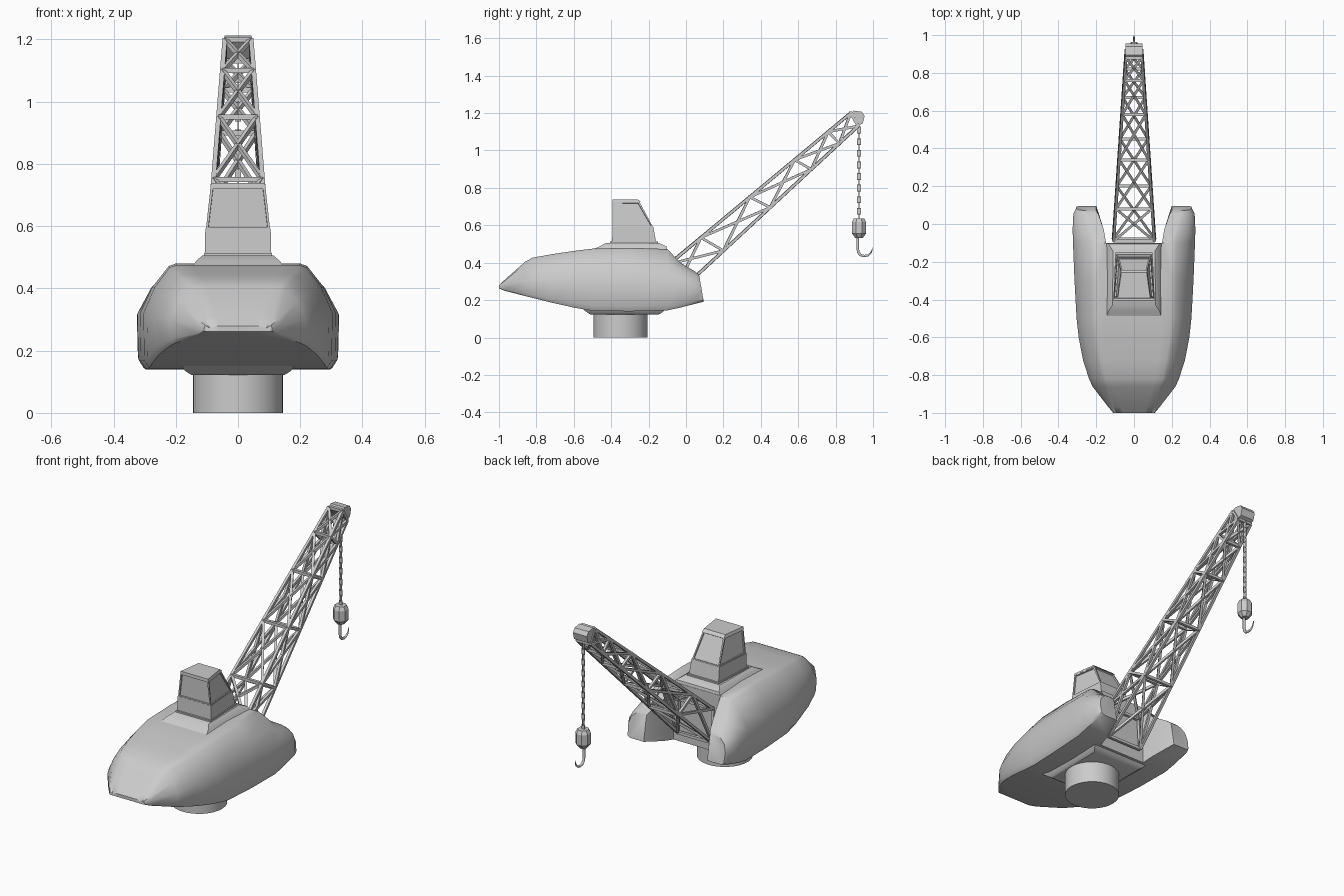
import bpy, bmesh, math
from mathutils import Vector, Matrix

if "Cube" in bpy.data.objects:
    bpy.data.objects.remove(bpy.data.objects["Cube"])


def finish(name, bm, angle=None):
    bmesh.ops.recalc_face_normals(bm, faces=bm.faces)
    me = bpy.data.meshes.new(name)
    bm.to_mesh(me)
    bm.free()
    ob = bpy.data.objects.new(name, me)
    bpy.context.collection.objects.link(ob)
    if angle:
        bpy.ops.object.select_all(action='DESELECT')
        bpy.context.view_layer.objects.active = ob
        ob.select_set(True)
        bpy.ops.object.shade_smooth_by_angle(angle=math.radians(angle))
    return ob


def loft(bm, rings):
    """Closed rings of points joined into a capped solid; returns side faces."""
    rows = [[bm.verts.new(p) for p in r] for r in rings]
    n = len(rows[0])
    sides = [bm.faces.new((a[i], a[(i + 1) % n], b[(i + 1) % n], b[i]))
             for a, b in zip(rows, rows[1:]) for i in range(n)]
    bm.faces.new(rows[0])
    bm.faces.new(rows[-1])
    return sides


def quad(y0, x0, y1, x1, z):
    """Trapezoid ring: half width x0 at y0, x1 at y1."""
    return [(-x0, y0, z), (x0, y0, z), (x1, y1, z), (-x1, y1, z)]


def bar(bm, a, b, w, d=None):
    a, b = Vector(a), Vector(b)
    v = b - a
    m = (Matrix.Translation((a + b) / 2) @ v.to_track_quat('Z', 'X').to_matrix().to_4x4()
         @ Matrix.Diagonal((w, d or w, v.length, 1)))
    bmesh.ops.create_cube(bm, size=1, matrix=m)


# Body: half cross-sections along y, with a notch between two rear prongs
# y, half width, bottom z, widest z, shoulder x, top z, inner x, top y shift
sections = [
    (-1.0, .11, .262, .27, .09, .28, .06, 0),
    (-.97, .135, .25, .285, .11, .308, .07, 0),
    (-.86, .22, .222, .30, .15, .405, .10, 0),
    (-.82, .238, .212, .31, .168, .427, .11, 0),
    (-.72, .27, .187, .315, .19, .445, .125, 0),
    (-.6, .293, .160, .32, .21, .463, .14, 0),
    (-.5, .304, .143, .32, .22, .475, .145, 0),
    (-.3, .315, .14, .32, .222, .48, .148, 0),
    (-.1, .323, .145, .32, .222, .473, .148, 0),
    (-.03, .325, .16, .31, .245, .40, .16, 0),
    (.06, .321, .183, .28, .265, .352, .188, -.01),
    (.095, .306, .192, .26, .27, .335, .2, -.025),
]
bm = bmesh.new()
rows = []
for y, w, zb, zm, ws, zt, xi, dy in sections:
    pts = [(0, zb), (xi, zb), (w * .94, zb), (w * .99, zb + (zm - zb) * .15), (w, zm),
           ((w + ws) / 2 + .006, (zm + zt) / 2 + .006), (ws, zt - .008),
           (ws - (ws - xi) * .3, zt), (xi, zt), (0, zt)]
    rows.append([bm.verts.new((x, y + dy * (z - zb) / (zt - zb), z)) for x, z in pts])
NOTCH = 8
for k, (a, b) in enumerate(zip(rows, rows[1:])):
    rng = range(9) if k < NOTCH else range(1, 8)
    for i in rng:
        bm.faces.new((a[i], a[i + 1], b[i + 1], b[i]))
    if k >= NOTCH:
        bm.faces.new((a[8], a[1], b[1], b[8]))
r = rows[NOTCH]
bm.faces.new((r[0], r[1], r[8], r[9]))
bm.faces.new(rows[0])
bm.faces.new(rows[-1][1:9])
bmesh.ops.delete(bm, geom=[v for v in bm.verts if not v.link_faces], context='VERTS')
bmesh.ops.mirror(bm, geom=bm.verts[:] + bm.edges[:] + bm.faces[:], axis='X', merge_dist=1e-4)
finish("body", bm, 42)

# Raised deck on top and pad below
bm = bmesh.new()
loft(bm, [quad(-.51, .15, -.10, .15, .465), quad(-.46, .135, -.105, .135, .488),
          quad(-.43, .115, -.145, .11, .505)])
finish("top_deck", bm, 30)
bm = bmesh.new()
loft(bm, [quad(-.55, .18, -.11, .18, .15), quad(-.53, .17, -.125, .17, .135),
          quad(-.51, .15, -.15, .15, .122)])
finish("bottom_pad", bm, 30)

# Base post
bm = bmesh.new()
bmesh.ops.create_cone(bm, cap_ends=True, segments=32, radius1=.145, radius2=.145,
                      depth=.14, matrix=Matrix.Translation((0, -.35, .07)))
finish("base_post", bm, 30)

# Cab plinth and cab with recessed windows
bm = bmesh.new()
loft(bm, [quad(-.405, .109, -.15, .099, .50), quad(-.405, .109, -.15, .099, .513)])
loft(bm, [quad(-.395, .107, -.16, .093, .51), quad(-.393, .105, -.175, .088, .592)])
finish("cab_plinth", bm)
bm = bmesh.new()
sides = loft(bm, [quad(-.392, .103, -.176, .086, .59), quad(-.392, .088, -.25, .068, .728)])
bmesh.ops.recalc_face_normals(bm, faces=bm.faces)
bmesh.ops.inset_individual(bm, faces=sides, thickness=.011, depth=0)
bmesh.ops.inset_individual(bm, faces=sides, thickness=.001, depth=-.007)
finish("cab", bm)
bm = bmesh.new()
loft(bm, [quad(-.394, .089, -.243, .07, .725), quad(-.393, .086, -.258, .067, .739)])
finish("cab_roof", bm)


# Lattice boom: four chords, rungs and crossed braces
def upper(y, s):
    return Vector((s * (.107 - .066 * (y + .09) / .98), y, .393 + .815 * (y + .09) / .98))


def lower(y, s):
    return Vector((s * (.110 - .068 * (y + .08) / 1.01), y, .205 + .935 * (y + .08) / 1.01))


bm = bmesh.new()
up_y = [-.09, .08, .34, .58, .76, .88]
lo_y = [-.08, .20, .45, .67, .82, .92]
U = {s: [upper(y, s) for y in up_y] for s in (-1, 1)}
L = {s: [lower(y, s) for y in lo_y] for s in (-1, 1)}
for s in (-1, 1):
    bar(bm, U[s][0], U[s][-1], .015)
    bar(bm, L[s][0], L[s][-1], .015)
for k in range(6):
    for P in (U, L):
        bar(bm, P[-1][k], P[1][k], .016)
    for s in (-1, 1):
        bar(bm, U[s][k], L[s][k], .014)
    if k < 5:
        for s in (-1, 1):
            for P in (U, L):
                bar(bm, P[s][k], P[-s][k + 1], .014)
            bar(bm, U[s][k], L[s][k + 1], .014)
            bar(bm, L[s][k], U[s][k + 1], .014)
finish("lattice_boom", bm)

# Boom head
bm = bmesh.new()
profile = [(.872, 1.193), (.896, 1.213), (.94, 1.207), (.955, 1.185), (.945, 1.145), (.925, 1.135)]
loft(bm, [[(x, y, z) for y, z in profile] for x in (-.044, .044)])
finish("boom_head", bm)

# Chain: alternating flat links
bm = bmesh.new()
for i in range(17):
    z = 1.14 - i * .031
    w, d = (.003, .02) if i % 2 else (.02, .003)
    bmesh.ops.create_cube(bm, size=1, matrix=Matrix.Translation((0, .925, z))
                          @ Matrix.Diagonal((w, d, .036, 1)))
finish("chain", bm)

# Hook block
bm = bmesh.new()
loft(bm, [[(rad * math.cos((i + .5) * math.pi / 4), .925 + rad * math.sin((i + .5) * math.pi / 4), z)
           for i in range(8)]
          for rad, z in ((.022, .532), (.041, .557), (.041, .617), (.03, .637))])
finish("hook_block", bm)

# Hook: tapered swept curve
cu = bpy.data.curves.new("hook", 'CURVE')
cu.dimensions = '3D'
cu.bevel_depth = .008
cu.bevel_resolution = 1
cu.use_fill_caps = True
path = [(.918, .545, 1), (.918, .475, 1), (.922, .455, 1), (.933, .441, 1), (.952, .436, .9),
        (.972, .439, .75), (.987, .451, .6), (.995, .468, .4), (.997, .482, .2)]
sp = cu.splines.new('POLY')
sp.points.add(len(path) - 1)
for p, (y, z, rad) in zip(sp.points, path):
    p.co = (0, y, z, 1)
    p.radius = rad
hook = bpy.data.objects.new("hook", cu)
bpy.context.collection.objects.link(hook)
